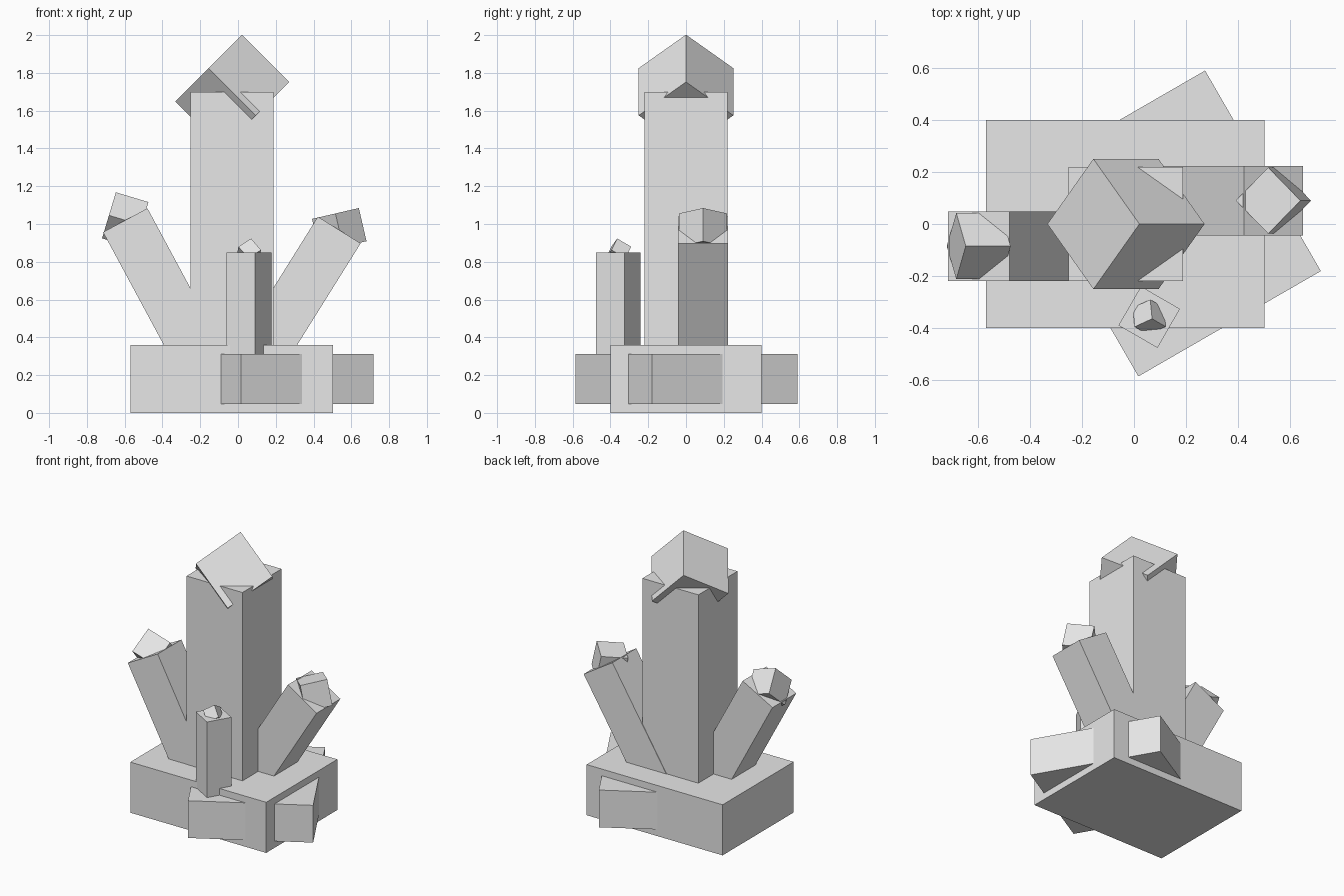
import bpy, bmesh
from math import radians
from mathutils import Matrix, Vector

if "Cube" in bpy.data.objects:
    bpy.data.objects.remove(bpy.data.objects["Cube"])

stone = bpy.data.materials.new("grey_stone")
stone.diffuse_color = (0.8, 0.8, 0.8, 1)
stone.use_nodes = True
stone.node_tree.nodes["Principled BSDF"].inputs["Base Color"].default_value = stone.diffuse_color


def box(name, size, matrix):
    """Box of the given size, placed by a matrix on its centre."""
    mesh = bpy.data.meshes.new(name)
    bm = bmesh.new()
    bmesh.ops.create_cube(bm, size=1, matrix=matrix @ Matrix.Diagonal((*size, 1)))
    bm.to_mesh(mesh)
    bm.free()
    mesh.materials.append(stone)
    ob = bpy.data.objects.new(name, mesh)
    bpy.context.collection.objects.link(ob)
    return ob


def rot(deg, axis):
    return Matrix.Rotation(radians(deg), 4, axis)


def crystal(name, tip, width, length, cap, tilt=0, turn=0):
    """Square shaft hanging below the tip centre, with a tipped cube on its end."""
    frame = Matrix.Translation(Vector(tip)) @ rot(turn, 'Z') @ rot(tilt, 'Y')
    box(name + "_shaft", (width, width, length),
        frame @ Matrix.Translation((0, 0, -length / 2)))
    box(name + "_cap", (cap, cap, cap), frame @ rot(-45, 'Y') @ rot(45, 'Z'))


# Rock base: a slab and a second slab turned through it
box("base_slab", (1.07, 0.8, 0.36), Matrix.Translation((-0.033, 0, 0.18)))
box("turned_slab", (0.81, 0.89, 0.265),
    Matrix.Translation((0.145, 0.002, 0.18)) @ rot(30, 'Z'))

# Crystals
crystal("main_crystal", (-0.031, 0, 1.70), 0.44, 1.5, 0.354)
crystal("left_crystal", (-0.597, -0.085, 1.02), 0.267, 0.92, 0.18, tilt=-28.3)
crystal("right_crystal", (0.536, 0.09, 0.968), 0.267, 0.87, 0.18, tilt=32)
crystal("small_crystal", (0.0585, -0.358, 0.85), 0.173, 0.65, 0.0855, turn=-30)
